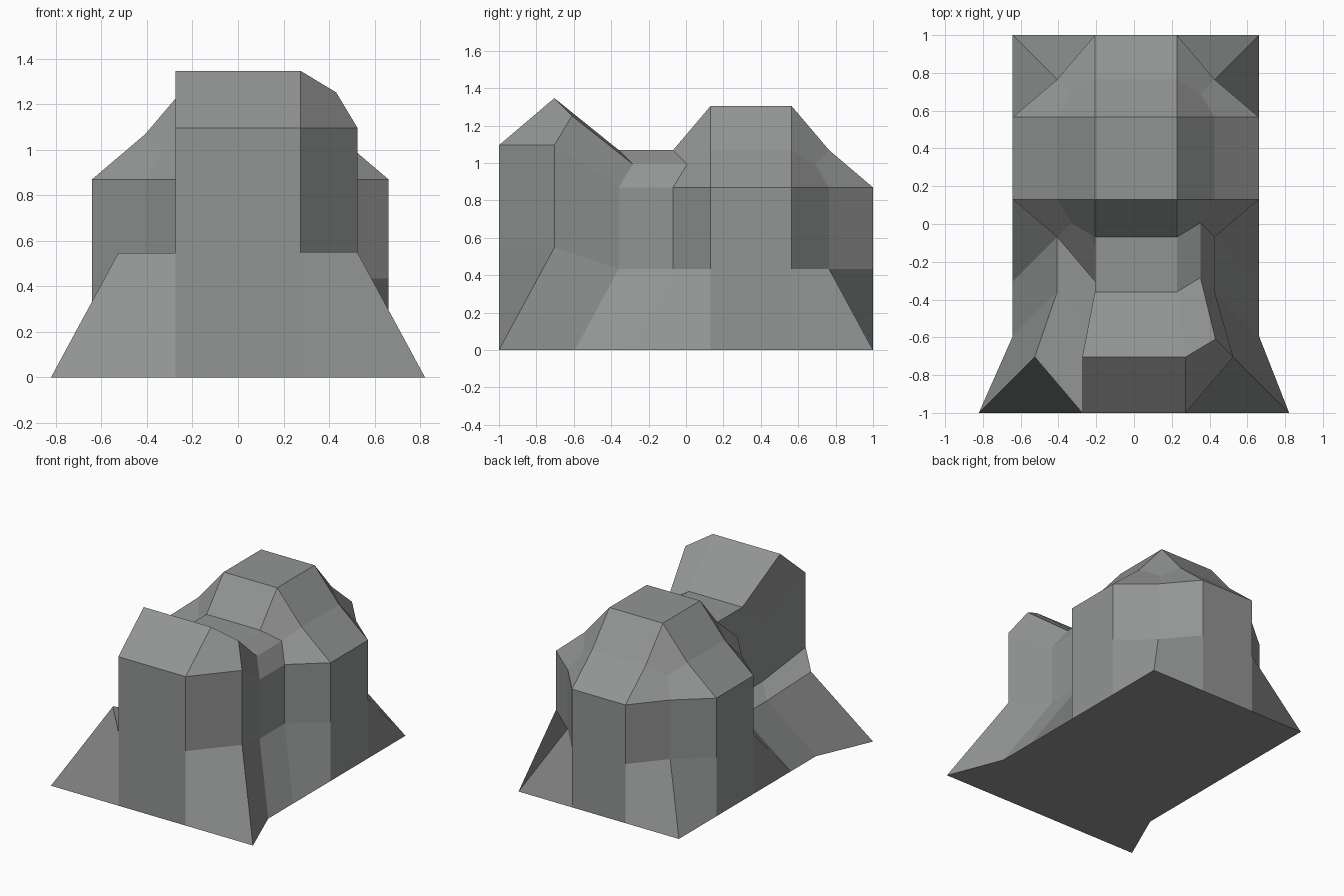
import bpy, bmesh
from mathutils import Vector

if "Cube" in bpy.data.objects:
    bpy.data.objects.remove(bpy.data.objects["Cube"])

HALF = 0.652                        # half size of the rear block
CENTRE = Vector((0.01, 0.348, HALF))
FLARE = 1.26                        # growth of the front end

bm = bmesh.new()

# Rear block: cube with a 3 x 3 grid on each side
bmesh.ops.create_cube(bm, size=2 * HALF)
bmesh.ops.subdivide_edges(bm, edges=bm.edges[:], cuts=2, use_grid_fill=True)
bm.normal_update()

# Front cells to pull out, leaving the two upper left ones behind
front = []
for f in bm.faces:
    c = f.calc_center_median()
    if c.y < -HALF + 0.01 and not (c.x < -0.25 and c.z > -0.25):
        front.append(f)

# Pull edges and corners inwards, keep the base square
for v in bm.verts:
    if v.co.z > -HALF + 0.01:
        outer = [i for i in range(3) if abs(v.co[i]) > HALF - 0.01]
        pull = {2: 0.235, 3: 0.31}.get(len(outer), 0)
        for i in outer:
            v.co[i] -= pull if v.co[i] > 0 else -pull
    v.co += CENTRE


def extrude(faces):
    res = bmesh.ops.extrude_face_region(bm, geom=faces)["geom"]
    new_faces = [g for g in res if isinstance(g, bmesh.types.BMFace)]
    new_verts = [g for g in res if isinstance(g, bmesh.types.BMVert)]
    return new_faces, new_verts


# Saddle: straight extrusion towards the front
front, verts = extrude(front)
for v in verts:
    v.co.y -= 0.29

# Front block: second extrusion, enlarged
front, verts = extrude(front)
for v in verts:
    v.co.x = (v.co.x - CENTRE.x) * FLARE
    v.co.y = -1 + (v.co.y + 0.594) * FLARE
    v.co.z *= FLARE

# Clean up leftovers inside
bmesh.ops.delete(bm, geom=[e for e in bm.edges if not e.link_faces], context='EDGES')
bmesh.ops.delete(bm, geom=[v for v in bm.verts if not v.link_faces], context='VERTS')
bmesh.ops.recalc_face_normals(bm, faces=bm.faces[:])

mesh = bpy.data.meshes.new("rock_body")
bm.to_mesh(mesh)
bm.free()
obj = bpy.data.objects.new("rock_body", mesh)
bpy.context.collection.objects.link(obj)

# Dark grey stone
stone = bpy.data.materials.new("dark_stone")
stone.diffuse_color = (0.29, 0.295, 0.295, 1)
stone.use_nodes = True
stone.node_tree.nodes["Principled BSDF"].inputs["Base Color"].default_value = stone.diffuse_color
mesh.materials.append(stone)
